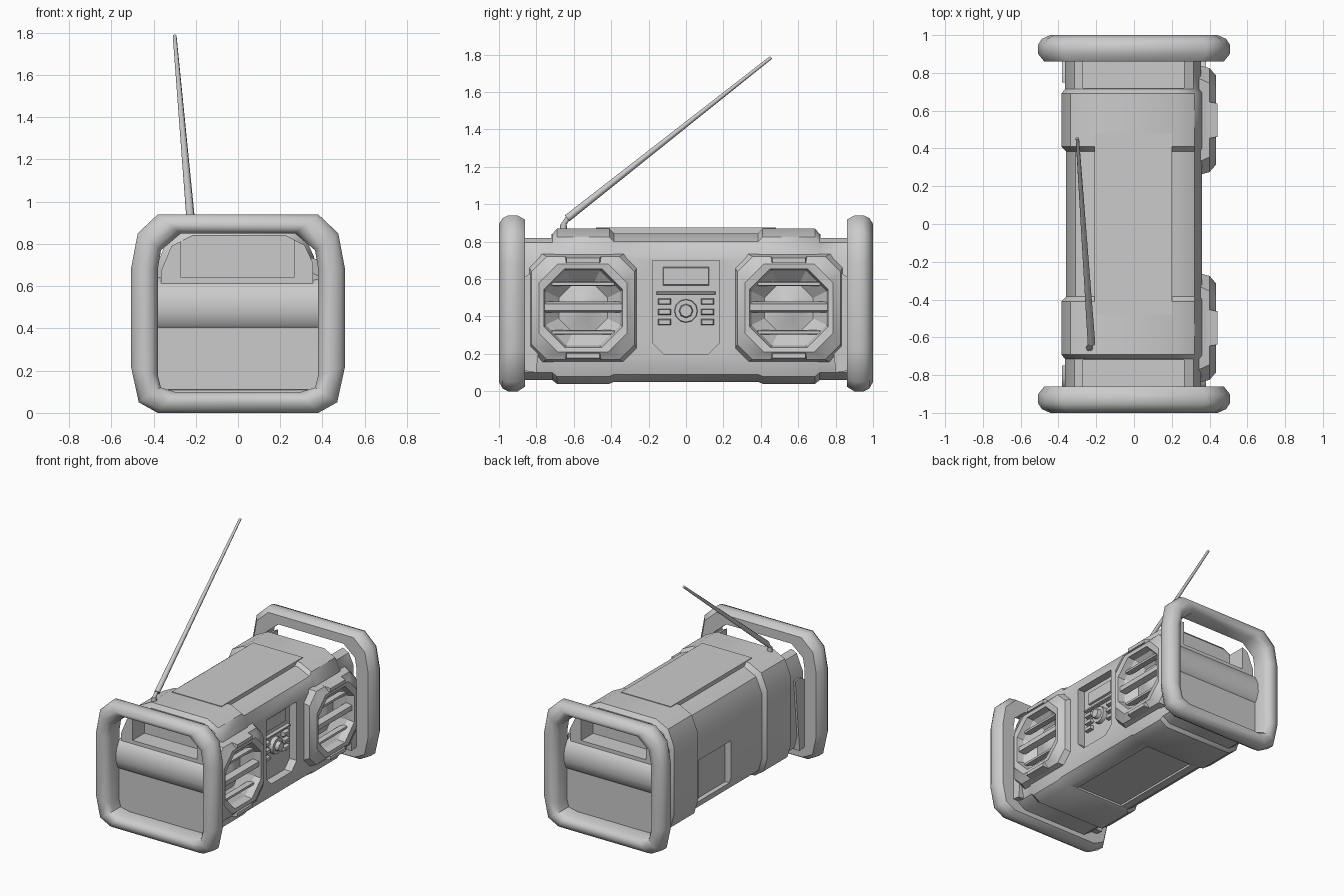
import bpy, bmesh, math
from mathutils import Vector

if "Cube" in bpy.data.objects:
    bpy.data.objects.remove(bpy.data.objects["Cube"])


def loft(name, rings, cyclic=False, smooth=35):
    """Skin a list of equal-sized point rings, capped unless cyclic."""
    bm = bmesh.new()
    vr = [[bm.verts.new(p) for p in r] for r in rings]
    n = len(vr[0])
    for i in range(len(vr) if cyclic else len(vr) - 1):
        a, b = vr[i], vr[(i + 1) % len(vr)]
        for j in range(n):
            k = (j + 1) % n
            bm.faces.new((a[j], a[k], b[k], b[j]))
    if not cyclic:
        bm.faces.new(vr[0])
        bm.faces.new(vr[-1])
    bmesh.ops.recalc_face_normals(bm, faces=bm.faces[:])
    me = bpy.data.meshes.new(name)
    bm.to_mesh(me)
    bm.free()
    ob = bpy.data.objects.new(name, me)
    bpy.context.collection.objects.link(ob)
    activate(ob)
    if smooth:
        bpy.ops.object.shade_smooth_by_angle(angle=math.radians(smooth))
    return ob


def activate(ob):
    bpy.ops.object.select_all(action='DESELECT')
    ob.select_set(True)
    bpy.context.view_layer.objects.active = ob


def box(name, x0, x1, y0, y1, z0, z1, inset=0.0):
    """Box whose +x face can be inset for a bevelled look."""
    def ring(x, d):
        return [(x, y0 + d, z0 + d), (x, y1 - d, z0 + d), (x, y1 - d, z1 - d), (x, y0 + d, z1 - d)]
    return loft(name, [ring(x0, 0), ring(x1, inset)], smooth=0)


def rod(name, p, q, r1, r2, n=8):
    p, q = Vector(p), Vector(q)
    rot = (q - p).to_track_quat('Z', 'Y')
    def ring(c, r):
        return [c + rot @ Vector((r * math.cos(2 * math.pi * i / n), r * math.sin(2 * math.pi * i / n), 0))
                for i in range(n)]
    return loft(name, [ring(p, r1), ring(q, r2)], smooth=50)


def octagon(x, cy, cz, h, c):
    """Chamfered square facing +x."""
    k = h - c
    return [(x, cy + a, cz + b) for a, b in
            ((-k, -h), (k, -h), (h, -k), (h, k), (k, h), (-k, h), (-h, k), (-h, -k))]


def cut(ob, cutter):
    cutter.hide_render = True
    activate(ob)
    m = ob.modifiers.new("cut", 'BOOLEAN')
    m.operation, m.solver, m.object = 'DIFFERENCE', 'EXACT', cutter
    bpy.ops.object.modifier_apply(modifier=m.name)
    bpy.data.objects.remove(cutter)


# Body: rounded section lofted along y, with two thicker bands
def section(y, xl, xr, zt, zb):
    return [(x, y, z) for x, z in (
        (xl + .10, zb), (xr - .08, zb), (xr - .02, zb + .04), (xr, zb + .11), (xr, zt - .13),
        (xr - .04, zt - .045), (xr - .13, zt), (xl + .15, zt), (xl + .05, zt - .05),
        (xl, zt - .17), (xl, zb + .15), (xl + .03, zb + .05))]


half = [(.86, -.365, .355, .84, .06), (.715, -.365, .355, .84, .06), (.69, -.385, .36, .87, .04),
        (.41, -.385, .36, .87, .04), (.385, -.36, .36, .845, .05)]
body = loft("body", [section(-h[0], *h[1:]) for h in half] + [section(*h) for h in reversed(half)])

# Cut-outs: hand slots, speaker wells, control recess, rear and bottom recesses
for s in (-1, 1):
    ys = sorted((s * .72, s * 1.0))
    cut(body, box("slot_cutter", -.27, .265, ys[0], ys[1], .64, 1.0))
    cut(body, loft("well_cutter", [octagon(x, s * .55, .445, .23, .12) for x in (.27, .5)], smooth=0))
panel = [(-.12, .2), (.12, .2), (.18, .26), (.18, .7), (-.18, .7), (-.18, .26)]
cut(body, loft("panel_cutter", [[(x, y, z) for y, z in panel] for x in (.30, .5)], smooth=0))
cut(body, box("rear_cutter", -.5, -.31, -.02, .36, .15, .47))
cut(body, box("bottom_cutter", -.2, .2, -.38, .38, -.1, .065))
activate(body)
bpy.ops.object.shade_smooth_by_angle(angle=math.radians(35))

# Top lid
lid = [(-.21, -.48), (.2, -.48), (.2, .48), (-.21, .48)]
loft("top_lid", [[(x, y, z) for x, y in lid] for z in (.80, .875)], smooth=0)

# Protective end frames and bulged end walls
outer = [(.38, 0), (.47, .05), (.507, .22), (.507, .68), (.475, .85), (.38, .94)]
inner = [(.30, .10), (.365, .12), (.38, .18), (.38, .68), (.365, .77), (.27, .85)]
profile = [(0, .86), (0, .955), (.2, .99), (.5, 1.0), (.85, .98), (1, .95), (1, .90), (.75, .86)]
wall = [(.80, .10), (.865, .11), (.865, .405), (.88, .42), (.90, .48), (.895, .55), (.865, .61), (.82, .64), (.75, .64)]


def outline(pts):
    return pts + [(-x, z) for x, z in reversed(pts)]


for s, label in ((-1, "front"), (1, "back")):
    rings = []
    for t, y in profile:
        rings.append([(a[0] + (b[0] - a[0]) * t, s * y, a[1] + (b[1] - a[1]) * t)
                      for a, b in zip(outline(inner), outline(outer))])
    loft(label + "_frame", rings, cyclic=True, smooth=45)
    loft(label + "_end_wall", [[(x, s * y, z) for y, z in wall] for x in (-.38, .38)])

# Speakers: chamfered surround, recessed cone, grille bar and clips
for s, label in ((-1, "left"), (1, "right")):
    cy, cz = s * .55, .445
    steps = [(.28, .235, .12), (.345, .29, .07), (.40, .275, .08), (.435, .235, .10), (.43, .21, .11),
             (.38, .20, .11), (.31, .13, .075), (.33, .06, .035), (.345, .03, .017)]
    loft(label + "_speaker", [octagon(x, cy, cz, h, c) for x, h, c in steps], smooth=30)
    box(label + "_grille_bar", .37, .415, cy - .22, cy + .22, .42, .48, .012)
    for z in (.315, .575):
        box(label + "_grille_rib", .36, .40, cy - .17, cy + .17, z - .012, z + .012, .004)
    for z in (.19, .70):
        box(label + "_speaker_clip", .38, .443, cy - .10, cy + .10, z - .025, z + .025, .012)

# Control panel: display, divider, knob and buttons
box("display", .28, .315, -.13, .13, .56, .67, .01)
box("panel_divider", .28, .325, -.16, .16, .515, .535, .005)
rod("knob_base", (.28, 0, .43), (.33, 0, .43), .065, .06, 12)
rod("knob", (.32, 0, .43), (.358, 0, .43), .04, .033, 8)
for s in (-1, 1):
    for z in (.37, .425, .48):
        box("button", .28, .328, s * .115 - .037, s * .115 + .037, z - .019, z + .019, .007)

# Antenna: base, hinge and tapered rod
rod("antenna_base", (-.235, -.655, .84), (-.235, -.655, .895), .02, .017)
rod("antenna_hinge", (-.235, -.66, .885), (-.23, -.625, .935), .013, .013)
rod("antenna_rod", (-.225, -.635, .925), (-.30, .455, 1.785), .02, .009)
